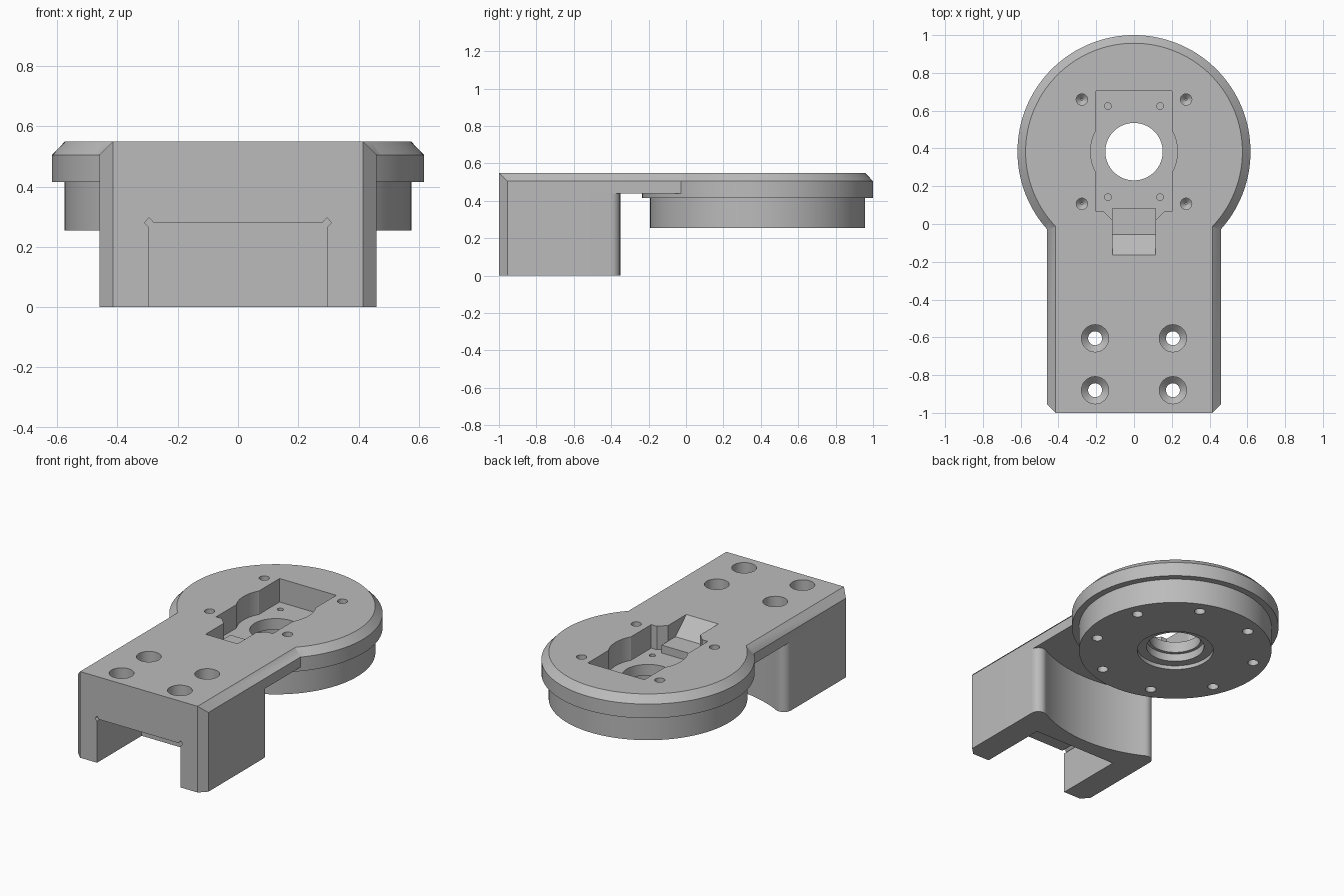
import bpy
import bmesh
from math import sin, cos, pi, sqrt, atan2, radians

cube = bpy.data.objects.get("Cube")
if cube:
    bpy.data.objects.remove(cube, do_unlink=True)

grey = bpy.data.materials.new("plain_grey")
grey.use_nodes = True
grey.diffuse_color = (0.5, 0.5, 0.5, 1)
grey.node_tree.nodes["Principled BSDF"].inputs["Base Color"].default_value = (0.5, 0.5, 0.5, 1)

CY = 0.383    # centre of the round head
TOP = 0.55    # height of the top surface


def finish(name, bm):
    bmesh.ops.recalc_face_normals(bm, faces=bm.faces)
    mesh = bpy.data.meshes.new(name)
    bm.to_mesh(mesh)
    bm.free()
    mesh.materials.append(grey)
    obj = bpy.data.objects.new(name, mesh)
    bpy.context.collection.objects.link(obj)
    return obj


def prism(name, outline, axis, lo, hi):
    """Extrude a 2D outline along an axis (outline uses the other two axes in order)."""
    def place(p, d):
        c = list(p)
        c.insert("xyz".index(axis), d)
        return c
    bm = bmesh.new()
    a = [bm.verts.new(place(p, lo)) for p in outline]
    b = [bm.verts.new(place(p, hi)) for p in outline]
    bm.faces.new(a)
    bm.faces.new(b)
    for i in range(len(a)):
        j = (i + 1) % len(a)
        bm.faces.new((a[i], a[j], b[j], b[i]))
    return finish(name, bm)


def lathe(name, profile, x=0, y=CY, n=32):
    """Turn an (r, z) profile around a vertical axis, with flat caps."""
    bm = bmesh.new()
    rings = [[bm.verts.new((x + r * cos(2 * pi * i / n), y + r * sin(2 * pi * i / n), z))
              for i in range(n)] for r, z in profile]
    bm.faces.new(rings[0])
    bm.faces.new(rings[-1])
    for a, b in zip(rings, rings[1:]):
        for i in range(n):
            j = (i + 1) % n
            bm.faces.new((a[i], a[j], b[j], b[i]))
    return finish(name, bm)


def mirrored(half):
    """Close a right-hand half outline with its left-hand mirror."""
    return half + [(-x, v) for x, v in reversed(half)]


def boolean(target, tool, operation="DIFFERENCE"):
    mod = target.modifiers.new("cut", "BOOLEAN")
    mod.operation = operation
    mod.solver = "EXACT"
    mod.object = tool
    bpy.context.view_layer.objects.active = target
    bpy.ops.object.modifier_apply(modifier=mod.name)
    bpy.data.objects.remove(tool, do_unlink=True)


# Arm: chamfered in plan at the front and in section at the top
W, CH = 0.46, 0.045
bracket = prism("clamp_bracket", mirrored([(W - CH, -1), (W, CH - 1), (W, 0.3)]), "z", 0, TOP)
section = prism("arm_section", mirrored([(W, -0.1), (W, TOP - CH), (W - CH, TOP), (W - CH - 0.05, TOP + 0.05)]),
                "y", -1.2, 0.6)
boolean(bracket, section, "INTERSECT")

# Undercut behind the foot: concave wall with rounded corners
R, F = 0.835, 0.05
fx = W - F
fy = CY - sqrt((R + F) ** 2 - fx ** 2)
end = atan2(CY - fy, -fx)
half = [(0.8, 0.6), (0.8, fy)]
half += [(fx + F * cos(end * i / 10), fy + F * sin(end * i / 10)) for i in range(11)]
start = end - pi
half += [(R * cos(start + (-pi / 2 - start) * i / 16), CY + R * sin(start + (-pi / 2 - start) * i / 16))
         for i in range(1, 16)]
boolean(bracket, prism("undercut", mirrored(half), "z", -0.1, 0.44))

# Round head: flange with a chamfered rim over a smaller disc
head = lathe("round_head", [(0.575, 0.255), (0.575, 0.415), (0.617, 0.415), (0.617, TOP - CH), (0.574, TOP)], n=128)
boolean(bracket, head, "UNION")

# Channel under the foot, with relief notches in its corners
channel = [(0.295, -0.1), (0.295, 0.265), (0.31, 0.28), (0.295, 0.297), (0.28, 0.28)]
boolean(bracket, prism("channel", mirrored(channel), "y", -1.1, -0.55))

# Pocket in the head, with round bulges and a funnel to the ramped notch
FLOOR, SHELF = 0.40, 0.45
pocket = [(0.113, 0.085), (0.113, 0.018), (0.16, 0.065), (0.2, 0.065), (0.2, 0.705)]
boolean(bracket, prism("pocket", mirrored(pocket), "z", FLOOR, 0.7))
boolean(bracket, lathe("pocket_bulge", [(0.23, FLOOR), (0.23, 0.7)], n=64))
notch = [(-0.055, SHELF), (0.2, SHELF), (0.2, 0.6), (-0.22, 0.6)]
boolean(bracket, prism("ramped_notch", notch, "x", -0.113, 0.113))

# Stepped bore through the head
boolean(bracket, lathe("bore", [(0.227, 0.2), (0.227, 0.28), (0.172, 0.28), (0.172, 0.33),
                                (0.152, 0.33), (0.152, 0.5)], n=64))

# Screw holes, symmetric left and right
for side in (-1, 1):
    for y in (-0.605, -0.88):
        boolean(bracket, lathe("bolt_hole", [(0.037, 0.2), (0.037, 0.39), (0.072, 0.425), (0.072, 0.7)],
                               side * 0.206, y))
    for end in (-1, 1):
        boolean(bracket, lathe("head_screw_hole", [(0.006, 0.43), (0.03, 0.455), (0.03, 0.7)],
                               side * 0.276, CY + end * 0.276, 24))
        boolean(bracket, lathe("pocket_screw_hole", [(0.018, 0.32), (0.018, 0.5)],
                               side * 0.138, CY + end * 0.241, 20))

# Ring of blind holes under the head
for i in range(8):
    a = radians(22.5 + 45 * i)
    boolean(bracket, lathe("ring_hole", [(0.032, 0.2), (0.032, 0.34), (0.005, 0.36)],
                           0.488 * cos(a), CY + 0.488 * sin(a), 24))

bpy.ops.object.select_all(action="DESELECT")
bracket.select_set(True)
bpy.context.view_layer.objects.active = bracket
bpy.ops.object.shade_smooth_by_angle(angle=radians(30))
